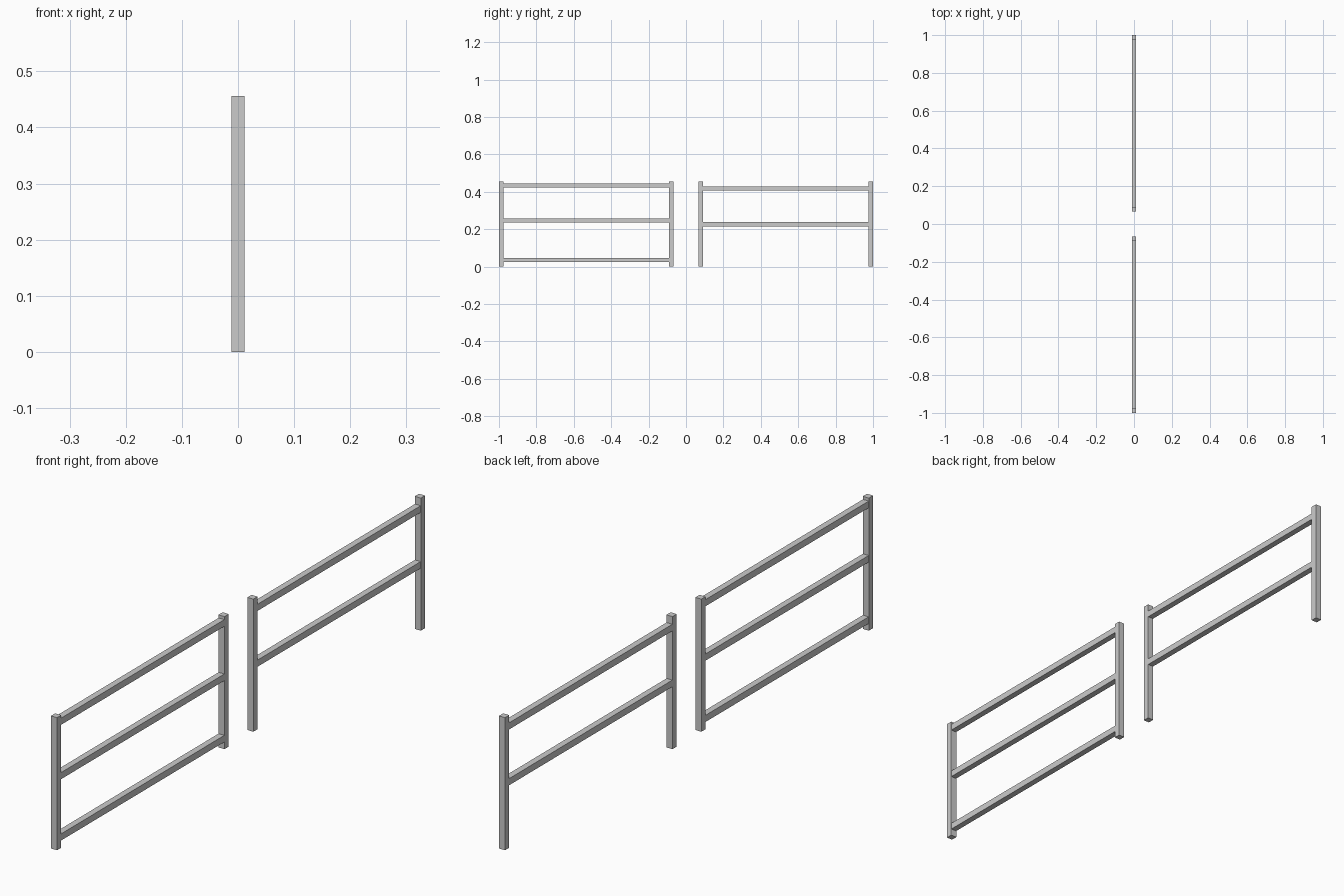
import bpy

if "Cube" in bpy.data.objects:
    bpy.data.objects.remove(bpy.data.objects["Cube"])

T = 0.023          # square bar thickness
HEIGHT = 0.456     # post height
INNER, OUTER = 0.067, 1.0


def bar(name, size, centre):
    bpy.ops.mesh.primitive_cube_add(size=1, location=centre)
    ob = bpy.context.object
    ob.name = name
    ob.scale = size
    bpy.ops.object.transform_apply(location=False, rotation=False, scale=True)
    return ob


def fence_panel(name, side, rail_heights):
    # Two upright posts
    for label, y in (("inner", INNER + T / 2), ("outer", OUTER - T / 2)):
        bar(f"{name}_{label}_post", (T, T, HEIGHT), (0, side * y, HEIGHT / 2))
    # Horizontal rails, let into the posts
    for i, z in enumerate(rail_heights, 1):
        length = OUTER - INNER - T
        bar(f"{name}_rail_{i}", (T - 0.001, length, T),
            (0, side * (INNER + OUTER) / 2, z))


# Three-rail panel at the front, two-rail panel at the back
fence_panel("front_panel", -1, (0.036, 0.247, 0.434))
fence_panel("back_panel", 1, (0.226, 0.418))
